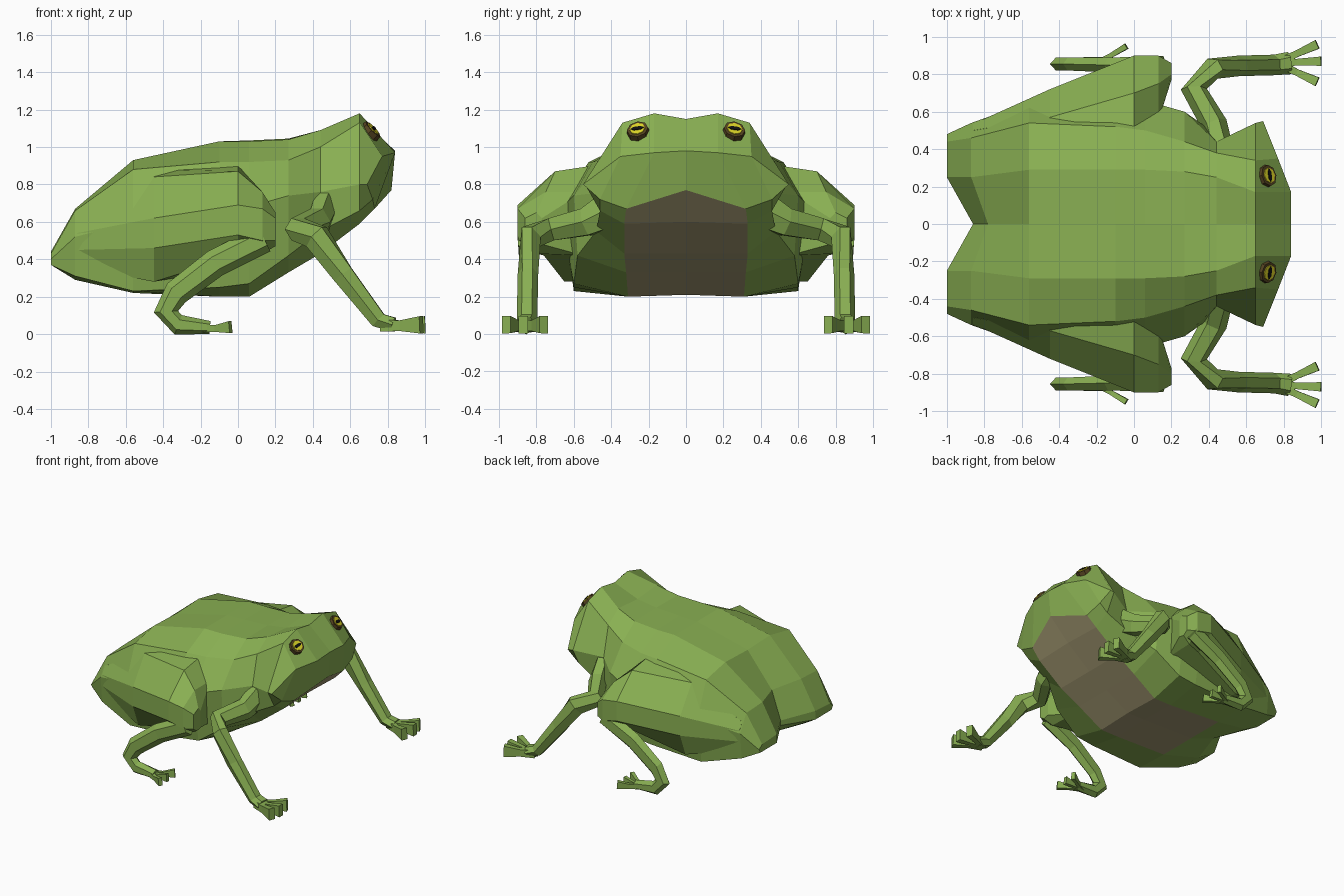
import bpy, bmesh, math
from mathutils import Vector

if "Cube" in bpy.data.objects:
    bpy.data.objects.remove(bpy.data.objects["Cube"])


def mat(name, r, g, b):
    m = bpy.data.materials.new(name)
    m.diffuse_color = (r, g, b, 1)
    m.use_nodes = True
    m.node_tree.nodes["Principled BSDF"].inputs["Base Color"].default_value = m.diffuse_color
    return m


GREEN = mat("green", .25, .43, .085)
TAN = mat("tan", .37, .32, .17)
BROWN = mat("brown", .09, .055, .015)
YELLOW = mat("yellow", .72, .66, .02)
BLACK = mat("black", .005, .005, .005)


def finish(name, bm, *mats):
    # Every part is modelled on the +y side and mirrored
    bmesh.ops.recalc_face_normals(bm, faces=bm.faces)
    me = bpy.data.meshes.new(name)
    bm.to_mesh(me)
    bm.free()
    for m in mats:
        me.materials.append(m)
    ob = bpy.data.objects.new(name, me)
    bpy.context.collection.objects.link(ob)
    mod = ob.modifiers.new("mirror", 'MIRROR')
    mod.use_axis = (False, True, False)
    mod.use_clip = True
    return ob


def loft(bm, rings):
    vs = [[bm.verts.new(p) for p in r] for r in rings]
    n = len(vs[0])
    for a, b in zip(vs, vs[1:]):
        for i in range(n):
            j = (i + 1) % n
            bm.faces.new((a[i], a[j], b[j], b[i]))
    bm.faces.new(vs[0][::-1])
    bm.faces.new(vs[-1])


def tube(bm, path, ref, sides=6):
    # path entries: x, y, z, radius along ref, radius across
    pts = [Vector(p[:3]) for p in path]
    ref = Vector(ref)
    rings = []
    for i, p in enumerate(pts):
        t = (pts[min(i + 1, len(pts) - 1)] - pts[max(i - 1, 0)]).normalized()
        u = (ref - t * ref.dot(t)).normalized()
        v = t.cross(u)
        a, b = path[i][3:]
        rings.append([p + u * a * math.cos(w) + v * b * math.sin(w)
                      for w in (math.tau * (k + .5) / sides for k in range(sides))])
    loft(bm, rings)


# Body: half cross-sections (y, z) from top centre to bottom centre, rear to front
stations = [
    (-1.0, [(0, .42), (.25, .44), (.44, .43), (.48, .40), (.46, .37), (.25, .37), (0, .38)]),
    (-.87, [(0, .65), (.25, .67), (.46, .66), (.54, .52), (.52, .31), (.28, .29), (0, .30)]),
    (-.56, [(0, .92), (.29, .93), (.54, .88), (.65, .60), (.60, .23), (.32, .22), (0, .22)]),
    (-.10, [(0, 1.03), (.29, 1.03), (.52, .92), (.68, .68), (.60, .25), (.31, .20), (0, .21)]),
    (.06, [(0, 1.035), (.29, 1.03), (.50, .92), (.66, .68), (.60, .27), (.31, .20), (0, .21)]),
    (.27, [(0, 1.045), (.28, 1.04), (.44, .93), (.60, .74), (.58, .42), (.32, .33), (0, .33)]),
    (.44, [(0, 1.07), (.25, 1.09), (.38, 1.0), (.44, .76), (.48, .55), (.33, .43), (0, .43)]),
    (.65, [(0, 1.15), (.17, 1.18), (.34, 1.13), (.54, .80), (.46, .66), (.33, .59), (0, .60)]),
]
rings = [[(x, y, z) for y, z in sec] for x, sec in stations]
for k in (0, 1):  # cleft between the rear lobes
    rings[k][0] = (rings[k][0][0] + (.14, .09)[k], *rings[k][0][1:])
    rings[k][-1] = (rings[k][-1][0] + (.14, .09)[k], *rings[k][-1][1:])
# Snout
rings.append([(.84, 0, .98), (.84, .17, .97), (.77, .35, .95), (.69, .55, .80),
              (.72, .46, .72), (.73, .32, .67), (.82, 0, .77)])

bm = bmesh.new()
vs = [[bm.verts.new(p) for p in r] for r in rings]
for s, (a, b) in enumerate(zip(vs, vs[1:])):
    for i in range(6):
        f = bm.faces.new((a[i], a[i + 1], b[i + 1], b[i]))
        f.material_index = int(i == 5 and s >= 2)
for r in (vs[0], vs[-1]):
    for ids in ((0, 1, 5, 6), (1, 2, 4, 5), (2, 3, 4)):
        bm.faces.new([r[i] for i in ids])
finish("body", bm, GREEN, TAN)

# Thighs bulging from the flanks forward to the knees
thigh = [
    (-.86, [(.44, .60), (.50, .60), (.535, .54), (.535, .45), (.50, .36), (.42, .36)]),
    (-.45, [(.48, .88), (.57, .84), (.72, .62), (.72, .46), (.65, .28), (.45, .28)]),
    (0.0, [(.50, .90), (.70, .87), (.90, .69), (.90, .53), (.76, .42), (.50, .36)]),
    (.13, [(.55, .76), (.75, .76), (.90, .67), (.90, .50), (.80, .43), (.55, .42)]),
    (.20, [(.77, .62), (.80, .65), (.86, .62), (.86, .50), (.82, .47), (.77, .48)]),
]
bm = bmesh.new()
loft(bm, [[(x, y, z) for y, z in sec] for x, sec in thigh])
finish("thigh", bm, GREEN)

# Shins folded back to the heel, then the foot and toes
bm = bmesh.new()
tube(bm, [(.14, .85, .51, .055, .075), (-.12, .85, .38, .045, .075),
          (-.33, .855, .22, .04, .07), (-.385, .855, .12, .04, .065),
          (-.32, .855, .05, .04, .055), (-.15, .855, .035, .045, .035)], (0, 1, 0))
for y in (.76, .855, .95):
    tube(bm, [(-.20, .855, .03, .025, .03), (-.12, (y + .855) / 2, .03, .018, .025),
              (-.04, y, .038, .022, .045)], (0, 1, 0), 4)
finish("hind_leg", bm, GREEN)

# Front legs: shoulder, elbow, forearm
bm = bmesh.new()
tube(bm, [(.46, .40, .67, .11, .07), (.43, .53, .60, .085, .07), (.32, .72, .56, .07, .07),
          (.42, .83, .52, .08, .06), (.56, .845, .32, .065, .055),
          (.75, .85, .075, .05, .055), (.83, .86, .05, .045, .06)], (0, 0, 1))
# Fingers
for x, y in ((.96, .96), (.98, .87), (.96, .76)):
    tube(bm, [(.77, .86, .045, .035, .045), (.87, (y + .86) / 2, .045, .025, .04),
              (x + .02, y, .05, .035, .065)], (0, 1, 0), 4)
finish("front_leg", bm, GREEN)

# Eyes: stacked flat discs on the sloping brow
normal = Vector((.71, .2, .68)).normalized()
across = (Vector((0, 1, 0)) - normal * normal.y).normalized()
slope = normal.cross(across)
centre = Vector((.705, .255, 1.08))


def disc(name, a, b, lo, hi, sides, material):
    bm = bmesh.new()
    loft(bm, [[centre + normal * h + across * a * k * math.cos(w) + slope * b * k * math.sin(w)
               for w in (math.tau * i / sides for i in range(sides))]
              for h, k in ((lo, 1.1), (hi, 1))])
    finish(name, bm, material)


disc("eye_rim", .058, .056, -.02, .024, 8, BROWN)
disc("iris", .042, .040, .0, .029, 8, YELLOW)
disc("pupil", .036, .013, .0, .033, 6, BLACK)
